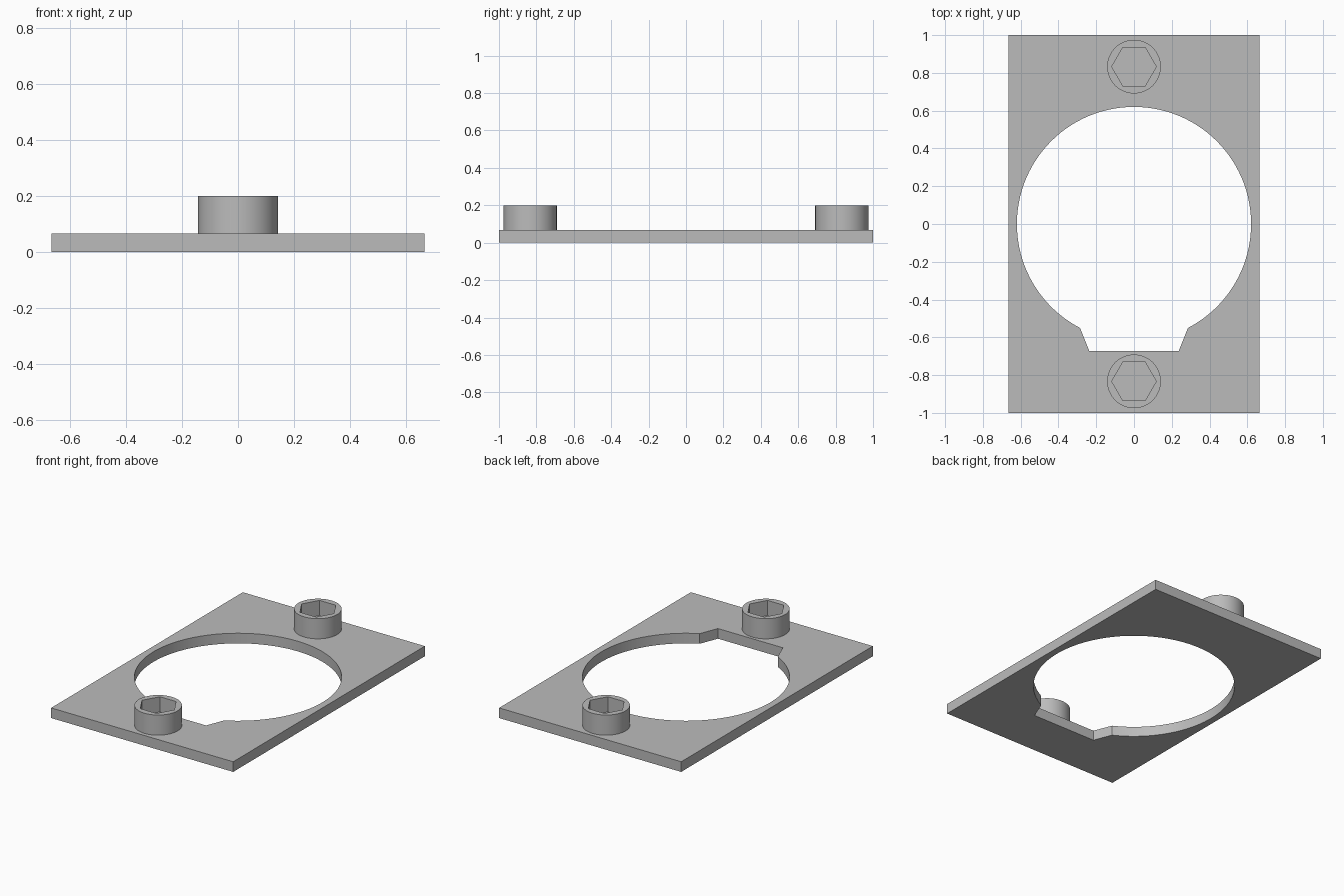
import bpy, bmesh, math

cube = bpy.data.objects.get("Cube")
if cube:
    bpy.data.objects.remove(cube, do_unlink=True)

WIDTH, LENGTH, THICK = 1.33, 2.0, 0.067
HOLE_R = 0.62
HEAD_R, HEAD_TOP, HEAD_Y = 0.142, 0.2, 0.833
SOCKET_R, SOCKET_DEPTH = 0.118, 0.1

grey = bpy.data.materials.new("plain_grey")
grey.use_nodes = True
colour = (0.5, 0.5, 0.5, 1)
grey.diffuse_color = colour
grey.node_tree.nodes["Principled BSDF"].inputs["Base Color"].default_value = colour


def finish(bm, name):
    bmesh.ops.recalc_face_normals(bm, faces=bm.faces)
    mesh = bpy.data.meshes.new(name)
    bm.to_mesh(mesh)
    bm.free()
    mesh.materials.append(grey)
    obj = bpy.data.objects.new(name, mesh)
    bpy.context.collection.objects.link(obj)
    bpy.ops.object.select_all(action='DESELECT')
    obj.select_set(True)
    bpy.context.view_layer.objects.active = obj
    bpy.ops.object.shade_smooth_by_angle(angle=math.radians(30))
    return obj


def ring(bm, radius, z, count):
    """Circle of vertices; six of them make the hexagon."""
    return [bm.verts.new((radius * math.cos(i * math.tau / count),
                          radius * math.sin(i * math.tau / count), z))
            for i in range(count)]


def loop_edges(bm, verts):
    return [bm.edges.new((a, b)) for a, b in zip(verts, verts[1:] + verts[:1])]


def walls(bm, low, high):
    n = len(low)
    for i in range(n):
        j = (i + 1) % n
        bm.faces.new((low[i], low[j], high[j], high[i]))


# Flat plate with a round opening and a tapered notch at the front
notch = math.atan2(-0.55, 0.285)
sweep = math.pi - 2 * notch
steps = 96
outline = [(HOLE_R * math.cos(notch + sweep * i / steps),
            HOLE_R * math.sin(notch + sweep * i / steps)) for i in range(steps + 1)]
outline += [(-0.237, -0.672), (0.237, -0.672)]
corners = [(sx * WIDTH / 2, sy * LENGTH / 2)
           for sx, sy in ((-1, -1), (1, -1), (1, 1), (-1, 1))]
bm = bmesh.new()
edges = []
for path in (corners, outline):
    edges += loop_edges(bm, [bm.verts.new((x, y, 0)) for x, y in path])
bmesh.ops.triangle_fill(bm, edges=edges, use_beauty=True)
result = bmesh.ops.extrude_face_region(bm, geom=bm.faces[:], use_keep_orig=True)
top = [v for v in result["geom"] if isinstance(v, bmesh.types.BMVert)]
bmesh.ops.translate(bm, verts=top, vec=(0, 0, THICK))
finish(bm, "base_plate")

# Cylindrical screw heads with hexagonal sockets
for name, y in (("front_screw_head", -HEAD_Y), ("back_screw_head", HEAD_Y)):
    bm = bmesh.new()
    bottom = ring(bm, HEAD_R, THICK, 64)
    rim = ring(bm, HEAD_R, HEAD_TOP, 64)
    socket_rim = ring(bm, SOCKET_R, HEAD_TOP, 6)
    socket_floor = ring(bm, SOCKET_R, HEAD_TOP - SOCKET_DEPTH, 6)
    top_edges = loop_edges(bm, rim) + loop_edges(bm, socket_rim)
    bmesh.ops.triangle_fill(bm, edges=top_edges, use_beauty=True)
    walls(bm, bottom, rim)
    walls(bm, socket_floor, socket_rim)
    bm.faces.new(bottom)
    bm.faces.new(socket_floor)
    finish(bm, name).location.y = y
